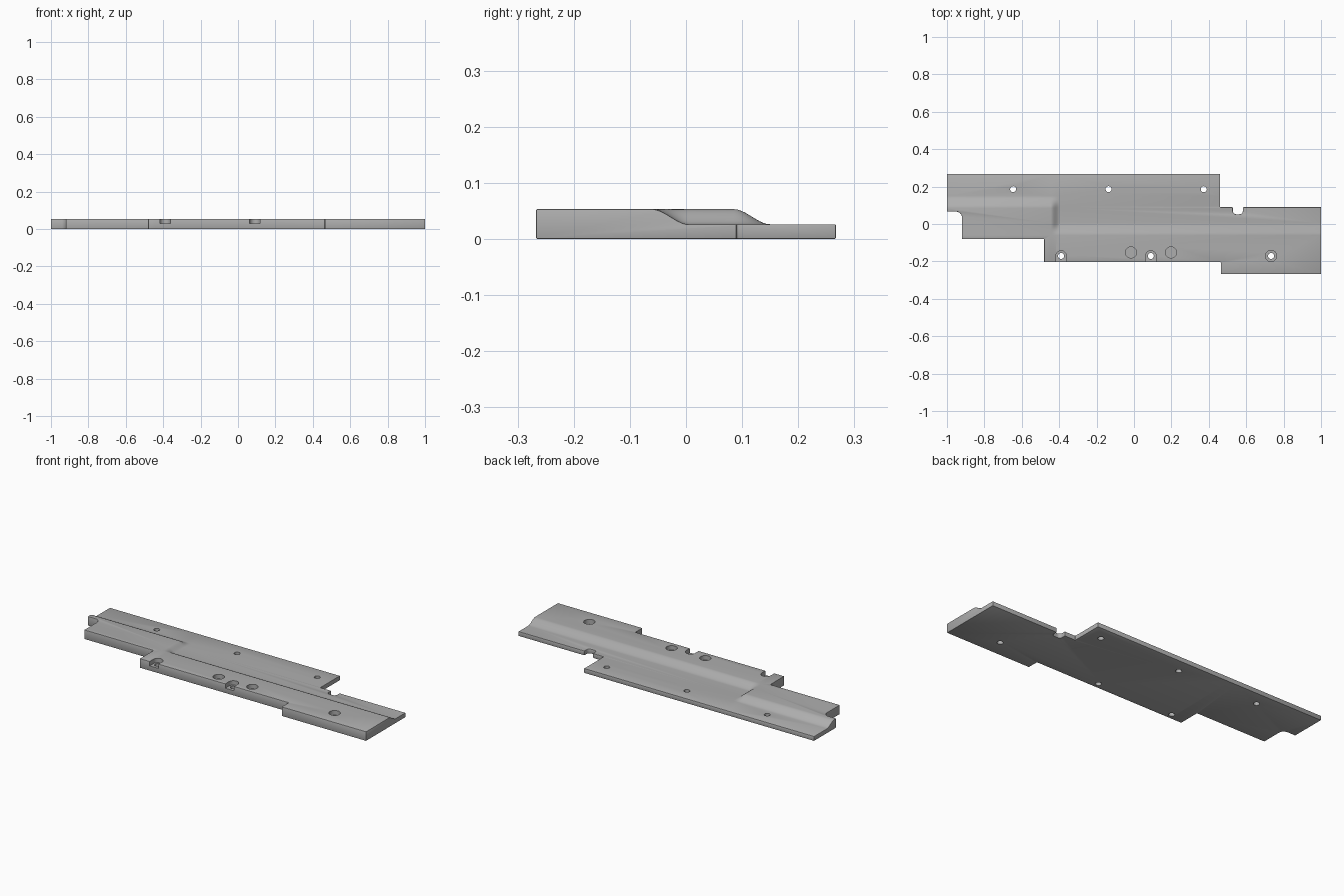
import bpy, bmesh, math
from mathutils import Vector

cube = bpy.data.objects.get("Cube")
if cube:
    bpy.data.objects.remove(cube, do_unlink=True)

HIGH, LOW = 0.053, 0.026

grey = bpy.data.materials.new("plain_grey")
grey.use_nodes = True
colour = (0.42, 0.42, 0.42, 1)
grey.diffuse_color = colour
grey.node_tree.nodes["Principled BSDF"].inputs["Base Color"].default_value = colour


def make_object(name, bm):
    bmesh.ops.recalc_face_normals(bm, faces=bm.faces)
    mesh = bpy.data.meshes.new(name)
    bm.to_mesh(mesh)
    bm.free()
    mesh.materials.append(grey)
    obj = bpy.data.objects.new(name, mesh)
    bpy.context.collection.objects.link(obj)
    return obj


def prism(name, points, z0, z1):
    bm = bmesh.new()
    face = bm.faces.new([bm.verts.new((x, y, z0)) for x, y in points])
    new = bmesh.ops.extrude_face_region(bm, geom=[face])["geom"]
    verts = [v for v in new if isinstance(v, bmesh.types.BMVert)]
    bmesh.ops.translate(bm, verts=verts, vec=(0, 0, z1 - z0))
    return make_object(name, bm)


def rounded(corners, steps=6):
    """Turn (x, y, radius) corners into a smooth outline of right angles."""
    points = []
    for i, (x, y, r) in enumerate(corners):
        p = Vector((x, y))
        if r == 0:
            points.append(p)
            continue
        a = (Vector(corners[i - 1][:2]) - p).normalized() * r
        b = (Vector(corners[(i + 1) % len(corners)][:2]) - p).normalized() * r
        for k in range(steps + 1):
            t = k / steps * math.pi / 2
            points.append(p + a * (1 - math.sin(t)) + b * (1 - math.cos(t)))
    return points


def circle(x, y, r, n=32):
    return [(x + r * math.cos(k * math.tau / n), y + r * math.sin(k * math.tau / n))
            for k in range(n)]


def use_modifier(obj, kind, **settings):
    mod = obj.modifiers.new(kind.lower(), kind)
    for key, value in settings.items():
        setattr(mod, key, value)
    bpy.context.view_layer.objects.active = obj
    bpy.ops.object.modifier_apply(modifier=mod.name)


def combine(obj, tool, operation):
    tool.hide_render = True
    use_modifier(obj, 'BOOLEAN', object=tool, operation=operation, solver='EXACT')
    bpy.data.objects.remove(tool, do_unlink=True)


def ease(t):
    t = max(0, min(1, t))
    return t * t * (3 - 2 * t)


# Thickness block: a ramp along x that jogs sideways
def height(x, y):
    left_ramp = ease((y - 0.085) / 0.065)
    right_ramp = ease((y + 0.06) / 0.065)
    s = ease((x + 0.445) / 0.05)
    return HIGH - (HIGH - LOW) * (left_ramp * (1 - s) + right_ramp * s)


xs = [-1.1] + [-0.445 + 0.05 * k / 8 for k in range(9)] + [1.1]
ys = ([-0.4] + [-0.06 + 0.065 * k / 10 for k in range(11)]
      + [0.085 + 0.065 * k / 10 for k in range(11)] + [0.4])
bm = bmesh.new()
rings = []
for x in xs:
    ring = [bm.verts.new((x, y, height(x, y))) for y in ys]
    ring += [bm.verts.new((x, ys[-1], 0)), bm.verts.new((x, ys[0], 0))]
    rings.append(ring)
for r0, r1 in zip(rings, rings[1:]):
    n = len(r0)
    for i in range(n):
        j = (i + 1) % n
        bm.faces.new((r0[i], r0[j], r1[j], r1[i]))
bm.faces.new(rings[0])
bm.faces.new(rings[-1])
plate = make_object("mounting_plate", bm)

# Stepped outline with the rounded notch and corner
outline = rounded([
    (-1, 0.267, 0), (0.46, 0.267, 0), (0.46, 0.09, 0.004), (0.528, 0.09, 0.004),
    (0.528, 0.052, 0.018), (0.582, 0.052, 0.018), (0.582, 0.09, 0.004), (1, 0.09, 0),
    (1, -0.267, 0), (0.464, -0.267, 0), (0.464, -0.204, 0.004), (-0.48, -0.204, 0),
    (-0.48, -0.08, 0.004), (-0.92, -0.08, 0), (-0.92, 0.066, 0.03), (-1, 0.066, 0)])
combine(plate, prism("outline_cutter", outline, -0.1, 0.2), 'INTERSECT')

# Fine softened rim
use_modifier(plate, 'BEVEL', width=0.002, segments=2, limit_method='ANGLE',
             angle_limit=math.radians(50), use_clamp_overlap=False)

# Screw holes through the plate
screw_holes = [(-0.646, 0.186), (-0.136, 0.186), (0.373, 0.186),
               (-0.39, -0.171), (0.09, -0.171), (0.733, -0.171)]
for x, y in screw_holes:
    combine(plate, prism("hole_cutter", circle(x, y, 0.016), -0.1, 0.2), 'DIFFERENCE')

# Round recesses in the thick side
for x, y in [(-0.016, -0.152), (0.198, -0.152), (0.733, -0.171)]:
    combine(plate, prism("recess_cutter", circle(x, y, 0.03), 0.028, 0.2), 'DIFFERENCE')

# Recesses that open through the front edge
for x in (-0.39, 0.09):
    slot = rounded([(x - 0.028, -0.3, 0), (x + 0.028, -0.3, 0),
                    (x + 0.028, -0.143, 0.028), (x - 0.028, -0.143, 0.028)], 10)
    combine(plate, prism("slot_cutter", slot, 0.028, 0.2), 'DIFFERENCE')

bpy.ops.object.select_all(action='DESELECT')
plate.select_set(True)
bpy.context.view_layer.objects.active = plate
bpy.ops.object.shade_smooth_by_angle(angle=math.radians(30))
